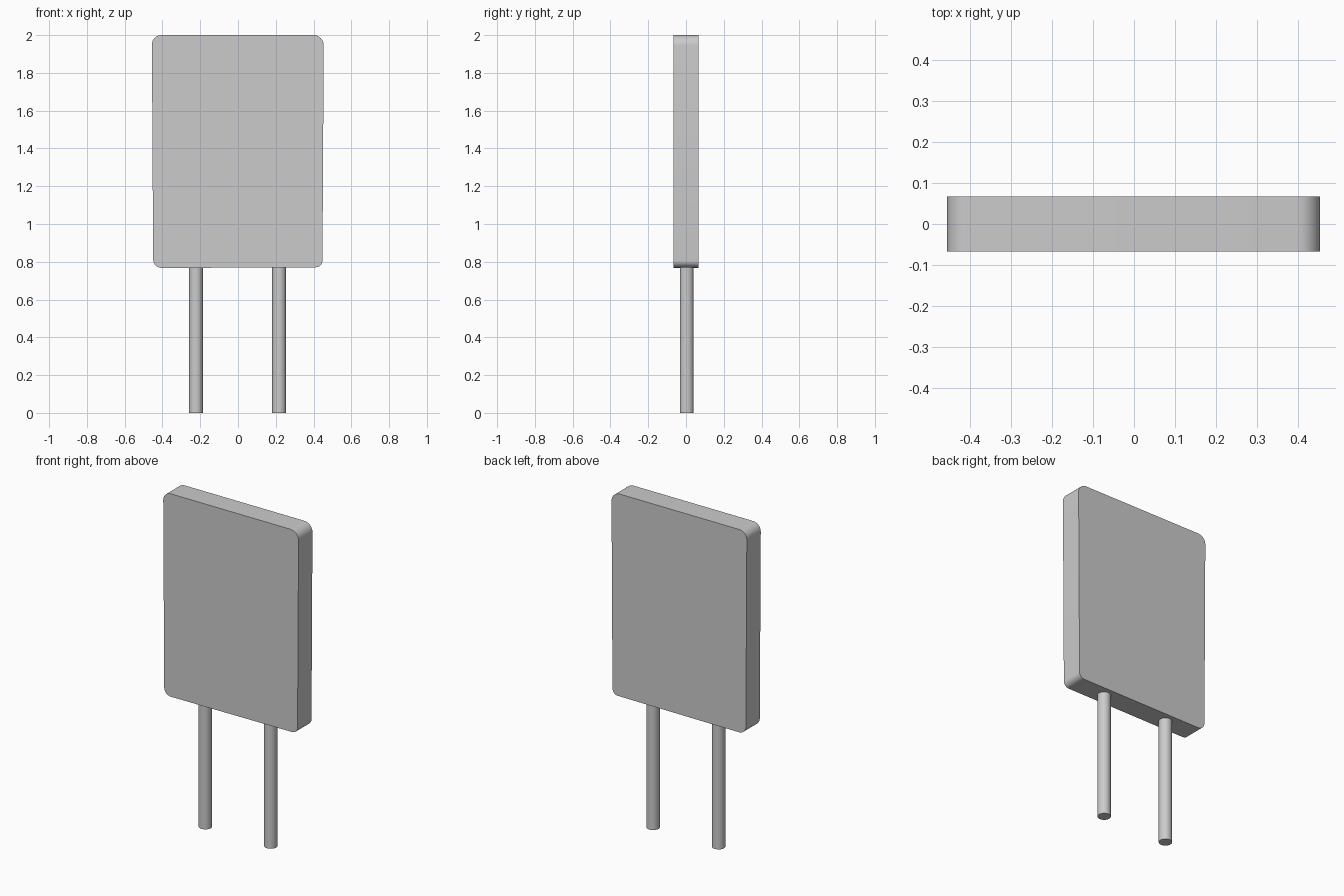
import bpy, bmesh, math
from mathutils import Vector

if "Cube" in bpy.data.objects:
    bpy.data.objects.remove(bpy.data.objects["Cube"])

HALF_DEPTH = 0.067


def smooth(obj):
    bpy.ops.object.select_all(action='DESELECT')
    obj.select_set(True)
    bpy.context.view_layer.objects.active = obj
    bpy.ops.object.shade_smooth_by_angle(angle=math.radians(35))


def round_corner(prev, corner, nxt, size, steps=8):
    """Elliptical-style rounded corner between two outline edges."""
    c = Vector(corner)
    u = (Vector(prev) - c).normalized() * size
    v = (Vector(nxt) - c).normalized() * size
    return [c + u * (1 - math.sin(t)) + v * (1 - math.cos(t))
            for t in (math.pi / 2 * i / steps for i in range(steps + 1))]


# Sign board: slightly tapered plate with rounded corners (x, z, radius)
corners = [((-0.449, 0.767), 0.045), ((0.447, 0.771), 0.035),
           ((0.454, 2.0), 0.055), ((-0.456, 2.0), 0.05)]
outline = []
for i, (corner, size) in enumerate(corners):
    outline += round_corner(corners[i - 1][0], corner,
                            corners[(i + 1) % 4][0], size)

bm = bmesh.new()
front = bm.faces.new([bm.verts.new((p.x, -HALF_DEPTH, p.y)) for p in outline])
extruded = bmesh.ops.extrude_face_region(bm, geom=[front], use_keep_orig=True)
bmesh.ops.translate(bm, vec=(0, 2 * HALF_DEPTH, 0),
                    verts=[g for g in extruded['geom']
                           if isinstance(g, bmesh.types.BMVert)])
bmesh.ops.recalc_face_normals(bm, faces=bm.faces)
mesh = bpy.data.meshes.new("sign_board")
bm.to_mesh(mesh)
bm.free()
board = bpy.data.objects.new("sign_board", mesh)
bpy.context.collection.objects.link(board)
smooth(board)

# Two round posts standing on the ground
for name, x in (("left_post", -0.222), ("right_post", 0.218)):
    bpy.ops.mesh.primitive_cylinder_add(vertices=32, radius=0.037, depth=0.78,
                                        location=(x, 0.004, 0.39))
    post = bpy.context.object
    post.name = name
    smooth(post)
